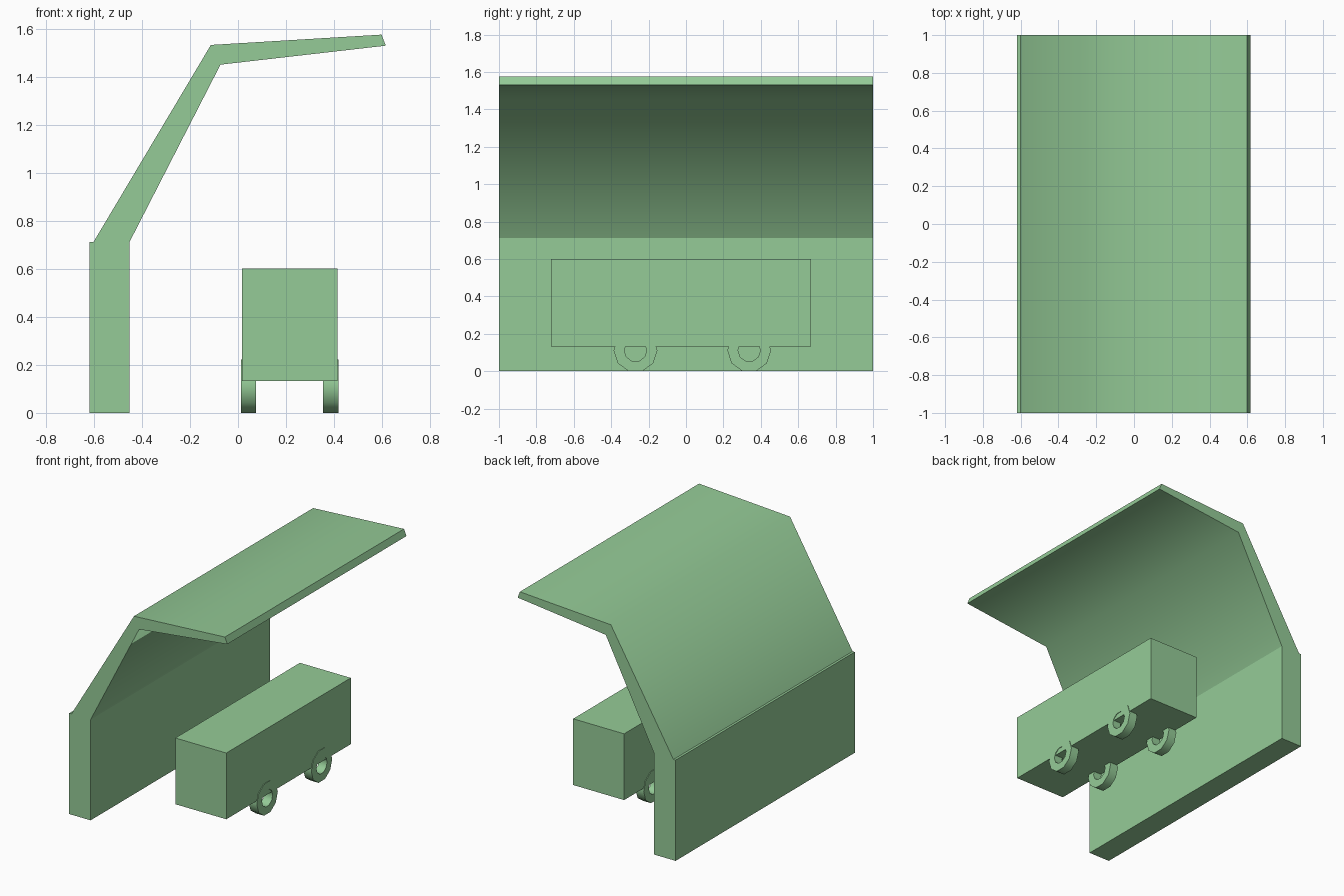
import bpy, bmesh
from math import sin, cos, pi, radians

if "Cube" in bpy.data.objects:
    bpy.data.objects.remove(bpy.data.objects["Cube"])


def finish(name, bm, smooth_angle=None):
    bmesh.ops.recalc_face_normals(bm, faces=bm.faces[:])
    mesh = bpy.data.meshes.new(name)
    bm.to_mesh(mesh)
    bm.free()
    mesh.materials.append(green)
    obj = bpy.data.objects.new(name, mesh)
    bpy.context.collection.objects.link(obj)
    if smooth_angle:
        bpy.ops.object.select_all(action='DESELECT')
        obj.select_set(True)
        bpy.context.view_layer.objects.active = obj
        bpy.ops.object.shade_smooth_by_angle(angle=radians(smooth_angle))
    return obj


def extrude_xz(name, profile, y0, y1, smooth_angle=None):
    bm = bmesh.new()
    face = bm.faces.new([bm.verts.new((x, y0, z)) for x, z in profile])
    out = bmesh.ops.extrude_face_region(bm, geom=[face], use_keep_orig=True)
    verts = [g for g in out['geom'] if isinstance(g, bmesh.types.BMVert)]
    bmesh.ops.translate(bm, verts=verts, vec=(0, y1 - y0, 0))
    return finish(name, bm, smooth_angle)


def rect(x0, x1, z0, z1):
    return [(x0, z0), (x1, z0), (x1, z1), (x0, z1)]


def ring(name, x0, x1, y, r_out, r_in, sides=10):
    # Flat-bottomed polygonal tyre standing on z = 0
    bm = bmesh.new()
    zc = r_out * cos(pi / sides)
    loops = []
    for i in range(sides):
        a = -pi / 2 + (2 * i + 1) * pi / sides
        loops.append([bm.verts.new((x, y + r * cos(a), zc + r * sin(a)))
                      for x, r in ((x0, r_out), (x1, r_out), (x1, r_in), (x0, r_in))])
    for i in range(sides):
        a, b = loops[i], loops[(i + 1) % sides]
        for k in range(4):
            n = (k + 1) % 4
            bm.faces.new((a[k], b[k], b[n], a[n]))
    return finish(name, bm, 50)


green = bpy.data.materials.new("green")
green.diffuse_color = (0.30, 0.60, 0.31, 1)
green.use_nodes = True
green.node_tree.nodes["Principled BSDF"].inputs["Base Color"].default_value = green.diffuse_color

# Upright wall
extrude_xz("wall", rect(-0.619, -0.452, 0, 0.712), -1, 1)

# Bent canopy rising from the wall
extrude_xz("canopy", [(-0.602, 0.712), (-0.113, 1.533), (0.598, 1.576), (0.616, 1.53),
                      (-0.073, 1.451), (-0.452, 0.712)], -1, 1, 60)

# Cart body
extrude_xz("cart_body", rect(0.016, 0.414, 0.133, 0.601), -0.722, 0.668)

# Four hollow wheels
for side, x0, x1 in (("left", 0.012, 0.076), ("right", 0.354, 0.418)):
    for end, y in (("front", -0.27), ("back", 0.338)):
        ring(f"{end}_{side}_wheel", x0, x1, y, 0.117, 0.06)
